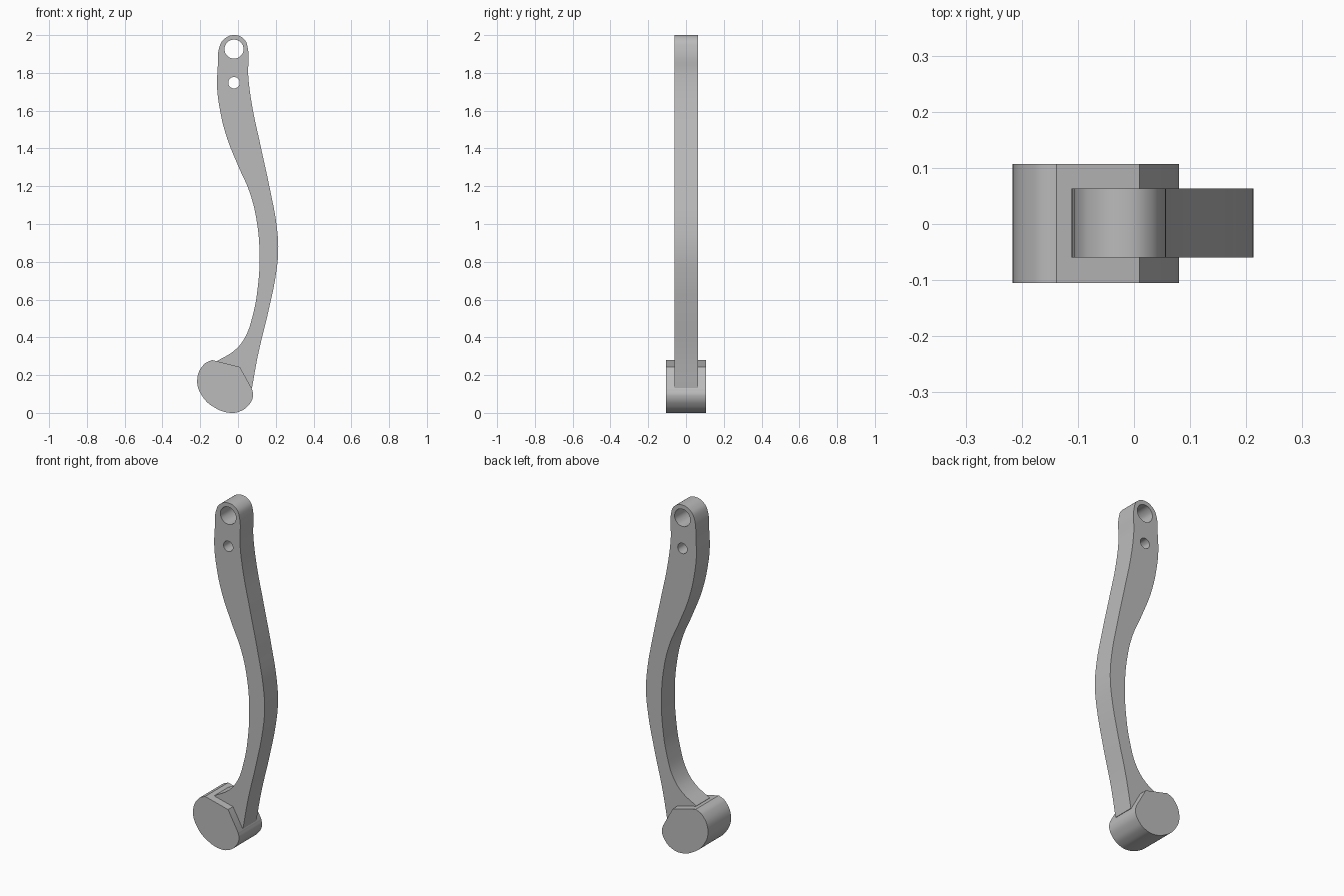
import bpy
import bmesh
from math import sin, cos, pi, radians

cube = bpy.data.objects.get("Cube")
if cube:
    bpy.data.objects.remove(cube, do_unlink=True)

grey = bpy.data.materials.new("mid grey")
grey.use_nodes = True
colour = (0.5, 0.5, 0.5, 1)
grey.diffuse_color = colour
grey.node_tree.nodes["Principled BSDF"].inputs["Base Color"].default_value = colour


def ring(x, z, r, n=8):
    return [(x + r * cos(2 * pi * i / n), z + r * sin(2 * pi * i / n)) for i in range(n)]


def extruded_plate(name, loops, y_min, y_max):
    """Closed smooth outlines in the xz plane, given depth along y.
    Each loop is (points, indices of sharp corners); inner loops become holes."""
    curve = bpy.data.curves.new(name, "CURVE")
    curve.dimensions = "2D"
    curve.fill_mode = "BOTH"
    curve.resolution_u = 8
    curve.extrude = (y_max - y_min) / 2
    for points, corners in loops:
        spline = curve.splines.new("BEZIER")
        spline.bezier_points.add(len(points) - 1)
        spline.use_cyclic_u = True
        for i, (bp, (x, z)) in enumerate(zip(spline.bezier_points, points)):
            bp.co = (x, z, 0)
            kind = "VECTOR" if i in corners else "AUTO"
            bp.handle_left_type = bp.handle_right_type = kind
    obj = bpy.data.objects.new(name, curve)
    bpy.context.collection.objects.link(obj)
    obj.location.y = (y_min + y_max) / 2
    obj.rotation_euler.x = radians(90)
    bpy.ops.object.select_all(action="DESELECT")
    obj.select_set(True)
    bpy.context.view_layer.objects.active = obj
    bpy.ops.object.convert(target="MESH")
    bpy.ops.object.transform_apply(location=True, rotation=True, scale=True)
    # Weld the caps to the walls
    bm = bmesh.new()
    bm.from_mesh(obj.data)
    bmesh.ops.remove_doubles(bm, verts=bm.verts, dist=0.0002)
    bmesh.ops.recalc_face_normals(bm, faces=bm.faces)
    bm.to_mesh(obj.data)
    bm.free()
    obj.data.materials.clear()
    obj.data.materials.append(grey)
    bpy.ops.object.shade_smooth_by_angle(angle=radians(30))
    return obj


# Curved lever: rounded tip, outer edge down, buried root, inner edge back up
tip = [(-0.096, 1.945), (-0.074, 1.979), (-0.021, 2.0), (0.032, 1.979), (0.053, 1.925)]
outer = [(0.054, 1.79), (0.074, 1.63), (0.116, 1.43), (0.17, 1.18), (0.204, 0.995),
         (0.213, 0.862), (0.2, 0.73), (0.16, 0.534), (0.106, 0.307), (0.074, 0.132)]
root = [(-0.06, 0.13), (-0.11, 0.275)]
inner = [(-0.016, 0.333), (0.037, 0.4), (0.079, 0.52), (0.106, 0.677), (0.114, 0.836),
         (0.1, 1.01), (0.063, 1.164), (0, 1.31), (-0.063, 1.47), (-0.1, 1.63),
         (-0.111, 1.735), (-0.108, 1.815)]
outline = tip + outer + root + inner
first_corner = len(tip) + len(outer) - 1
lever = extruded_plate("lever", [
    (outline, range(first_corner, first_corner + 3)),
    (ring(-0.021, 1.926, 0.05), ()),
    (ring(-0.021, 1.748, 0.03), ()),
], -0.06, 0.063)

# Round end block with two flats where the lever joins
block = [(-0.138, 0.28), (0.01, 0.243), (0.074, 0.127), (0.08, 0.09), (0.053, 0.037),
         (0.015, 0.01), (-0.035, 0), (-0.12, 0.026), (-0.19, 0.09), (-0.216, 0.175),
         (-0.18, 0.257)]
extruded_plate("end_block", [(block, (0, 1, 2))], -0.105, 0.107)
